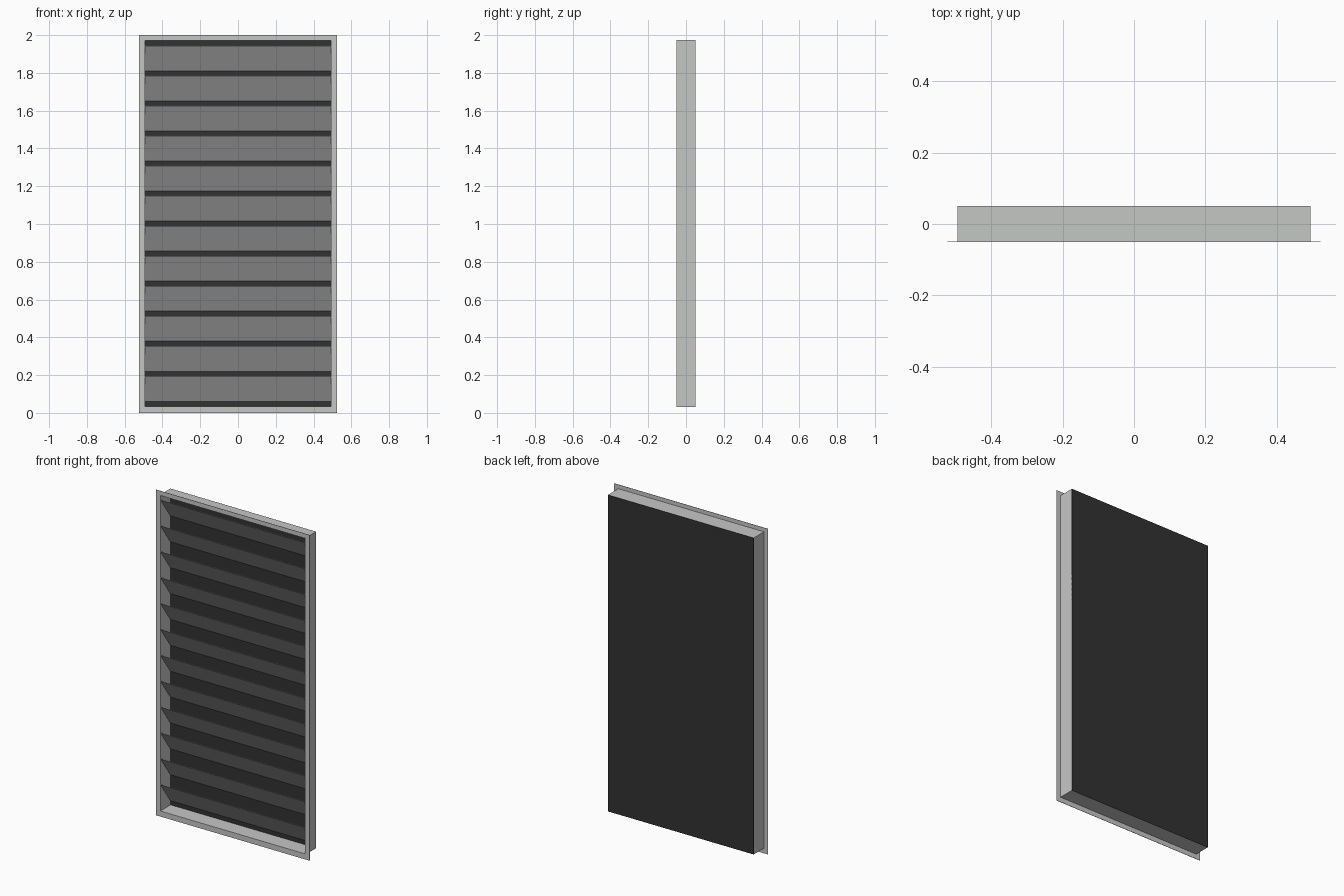
import bpy
from mathutils import Matrix, Vector
import math

cube = bpy.data.objects.get("Cube")
if cube:
    bpy.data.objects.remove(cube, do_unlink=True)


def material(name, rgb):
    m = bpy.data.materials.new(name)
    m.use_nodes = True
    colour = (*rgb, 1)
    m.diffuse_color = colour
    m.node_tree.nodes["Principled BSDF"].inputs["Base Color"].default_value = colour
    return m


metal = material("light grey metal", (0.56, 0.57, 0.56))
dark = material("charcoal screen", (0.032, 0.032, 0.032))


def box(name, lo, hi, mat):
    """Box between two opposite corners."""
    lo, hi = Vector(lo), Vector(hi)
    bpy.ops.mesh.primitive_cube_add(size=1, location=(lo + hi) / 2)
    ob = bpy.context.object
    ob.name = name
    ob.data.transform(Matrix.Diagonal((*(hi - lo), 1)))
    ob.data.materials.append(mat)
    return ob


def ring(name, outer, inner, y0, y1):
    """Rectangular ring; outer and inner are (half width, bottom, top)."""
    (ow, ob, ot), (iw, ib, it) = outer, inner
    for side, s in (("left", 1), ("right", -1)):
        xs = sorted((s * iw, s * ow))
        box(f"{side}_{name}", (xs[0], y0, ob), (xs[1], y1, ot), metal)
    box(f"bottom_{name}", (-iw, y0, ob), (iw, y1, ib), metal)
    box(f"top_{name}", (-iw, y0, it), (iw, y1, ot), metal)


FRONT, BACK = -0.051, 0.051
WALL = (0.495, 0.031, 1.975)
OPENING = (0.492, 0.034, 1.972)

# Thin front flange and the shallow sleeve behind it
ring("flange", (0.523, 0, 2), OPENING, FRONT, FRONT + 0.002)
ring("sleeve_wall", WALL, OPENING, FRONT + 0.002, BACK - 0.001)

# Dark screen closing the back
box("back_screen", (-0.495, BACK - 0.003, 0.031), (0.495, BACK, 1.975), dark)

# Sloping blades, high at the front and low at the back
BLADES, PITCH = 12, 0.159
DEPTH, DROP = 0.095, 0.133
for i in range(BLADES):
    top = 1.944 - i * PITCH
    length = math.hypot(DEPTH, DROP)
    blade = box(f"blade_{i + 1}", (-0.492, -length / 2, -0.001),
                (0.492, length / 2, 0.001), metal)
    blade.rotation_euler.x = -math.atan2(DROP, DEPTH)
    blade.location = (0, FRONT + 0.002 + DEPTH / 2, top - DROP / 2)
